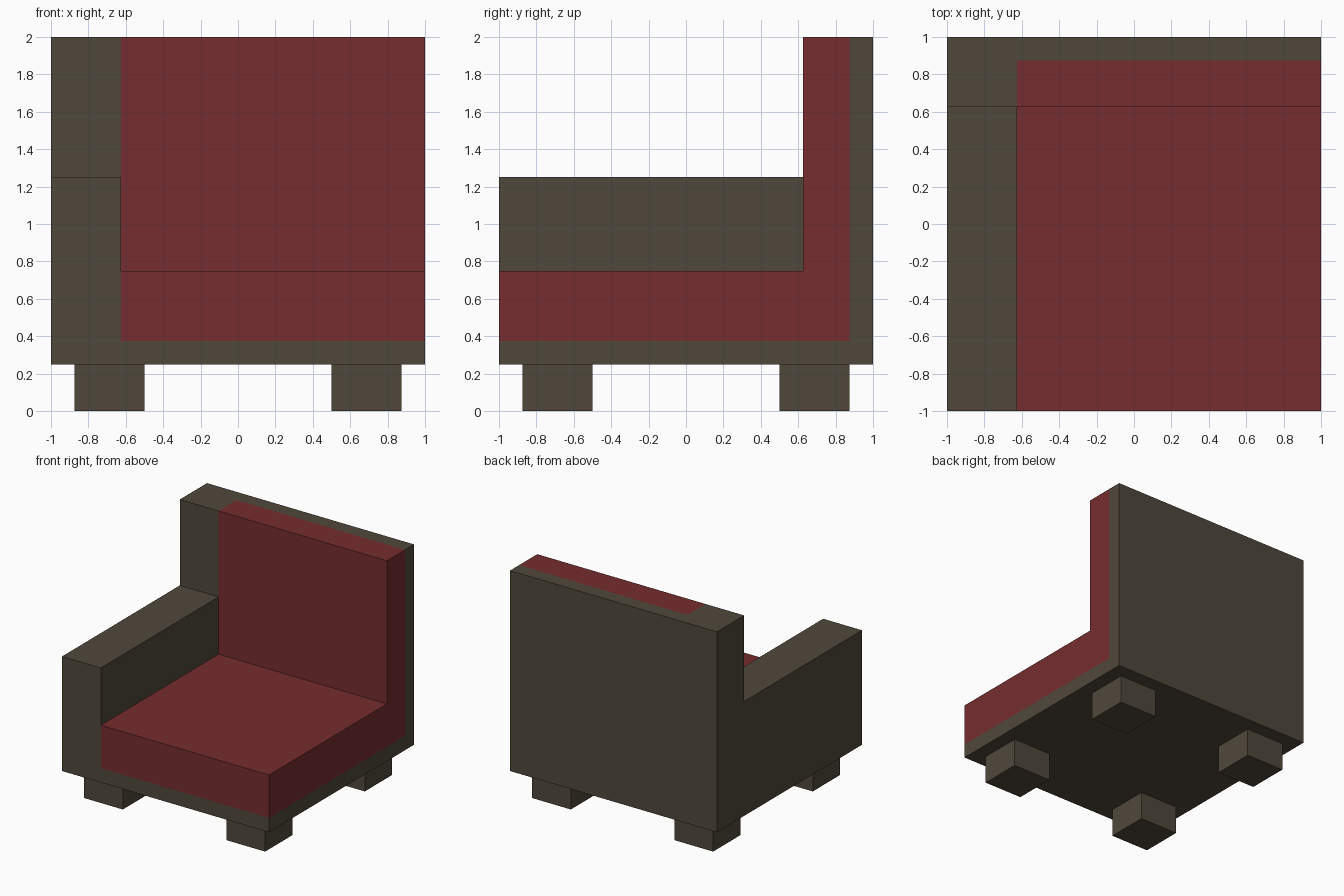
import bpy
import bmesh

cube = bpy.data.objects.get("Cube")
if cube:
    bpy.data.objects.remove(cube, do_unlink=True)


def make_material(name, rgb):
    mat = bpy.data.materials.new(name)
    mat.use_nodes = True
    mat.diffuse_color = (*rgb, 1)
    shader = next(n for n in mat.node_tree.nodes if n.type == 'BSDF_PRINCIPLED')
    shader.inputs["Base Color"].default_value = (*rgb, 1)
    return mat


brown = make_material("dark brown", (0.080, 0.064, 0.044))
red = make_material("deep red", (0.180, 0.026, 0.029))


def extrude_profile(name, profile, x0, x1, mat):
    """Extrude a (y, z) outline along x."""
    bm = bmesh.new()
    face = bm.faces.new([bm.verts.new((x0, y, z)) for y, z in profile])
    result = bmesh.ops.extrude_face_region(bm, geom=[face])
    moved = [v for v in result["geom"] if isinstance(v, bmesh.types.BMVert)]
    bmesh.ops.translate(bm, verts=moved, vec=(x1 - x0, 0, 0))
    bmesh.ops.recalc_face_normals(bm, faces=bm.faces)
    mesh = bpy.data.meshes.new(name)
    bm.to_mesh(mesh)
    bm.free()
    mesh.materials.append(mat)
    obj = bpy.data.objects.new(name, mesh)
    bpy.context.collection.objects.link(obj)
    return obj


def l_profile(front, back, bottom, top, seat_y, seat_z):
    """Side outline of a seat slab turning up into a back."""
    return [(front, bottom), (back, bottom), (back, top),
            (seat_y, top), (seat_y, seat_z), (front, seat_z)]


ARM_X = -0.625

# Base slab and back panel
extrude_profile("frame", l_profile(-1, 1, 0.25, 2, 0.875, 0.375), -1, 1, brown)

# Armrest with the post beside the backrest
extrude_profile("armrest", l_profile(-1, 0.875, 0.375, 2, 0.625, 1.25), -1, ARM_X, brown)

# Seat and backrest padding
extrude_profile("upholstery", l_profile(-1, 0.875, 0.375, 2, 0.625, 0.75), ARM_X, 1, red)

# Four block legs
for x_name, x in (("right", -0.875), ("left", 0.5)):
    for y_name, y in (("front", -0.875), ("back", 0.5)):
        outline = [(y, 0), (y + 0.375, 0), (y + 0.375, 0.25), (y, 0.25)]
        extrude_profile(f"{y_name}_{x_name}_leg", outline, x, x + 0.375, brown)
